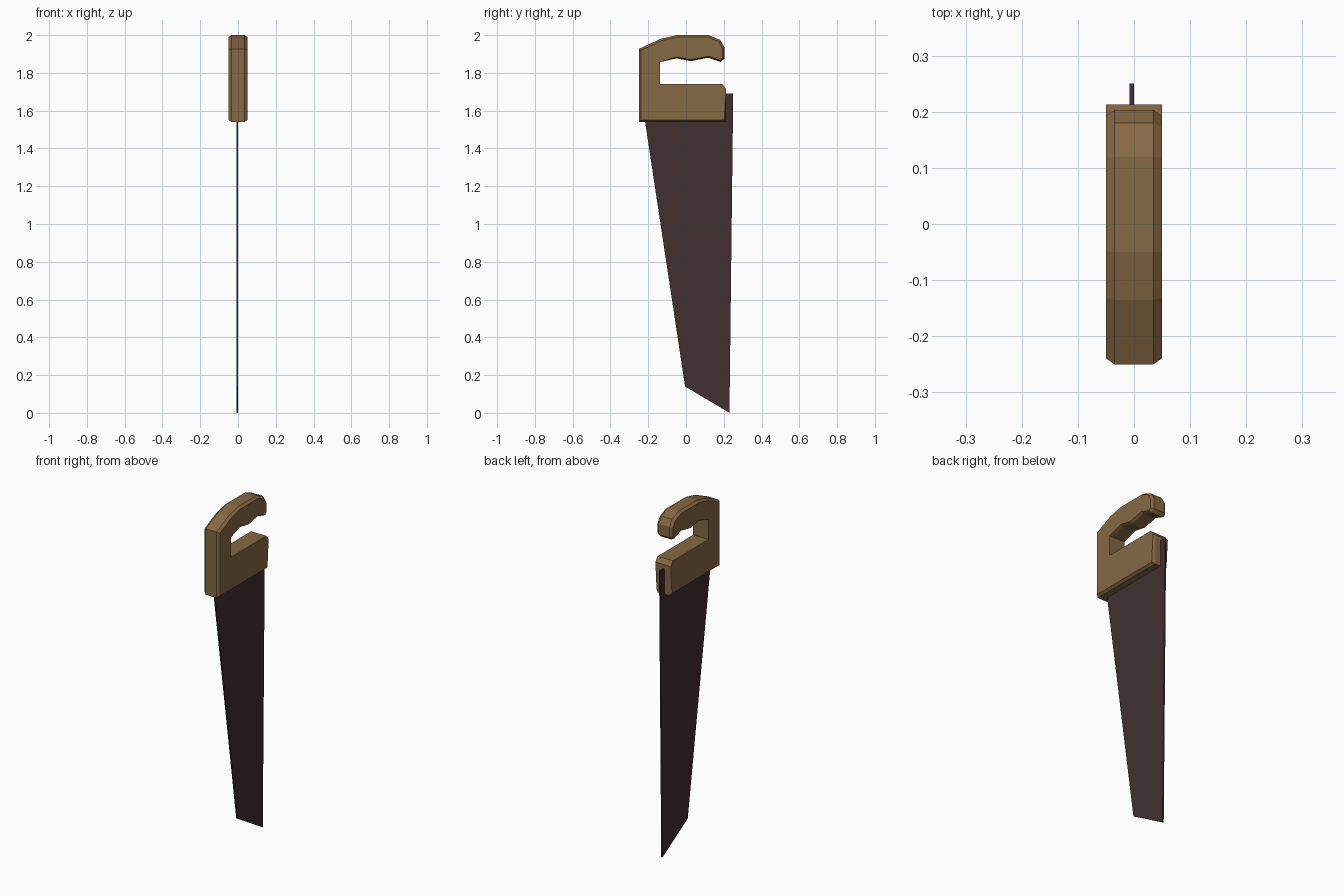
import bpy, bmesh
from mathutils import Vector

if "Cube" in bpy.data.objects:
    bpy.data.objects.remove(bpy.data.objects["Cube"])


def material(name, rgb):
    m = bpy.data.materials.new(name)
    m.diffuse_color = (*rgb, 1)
    m.use_nodes = True
    m.node_tree.nodes["Principled BSDF"].inputs["Base Color"].default_value = m.diffuse_color
    return m


def inset(points, amounts):
    # Move each counter-clockwise outline point inward along its mitre
    out = []
    for i, p in enumerate(points):
        a = (p - points[i - 1]).normalized()
        b = (points[(i + 1) % len(points)] - p).normalized()
        n1, n2 = Vector((-a.y, a.x)), Vector((-b.y, b.x))
        out.append(p + (n1 + n2) / (1 + n1.dot(n2)) * amounts[i])
    return out


def loft(name, layers, mat):
    # Skin a stack of (x, yz outline) layers and cap both ends
    bm = bmesh.new()
    rings = [[bm.verts.new((x, p[0], p[1])) for p in pts] for x, pts in layers]
    n = len(rings[0])
    for lo, hi in zip(rings, rings[1:]):
        for i in range(n):
            j = (i + 1) % n
            bm.faces.new((lo[i], lo[j], hi[j], hi[i]))
    bm.faces.new(rings[0][::-1])
    bm.faces.new(rings[-1])
    bmesh.ops.recalc_face_normals(bm, faces=bm.faces)
    me = bpy.data.meshes.new(name)
    bm.to_mesh(me)
    bm.free()
    me.materials.append(mat)
    ob = bpy.data.objects.new(name, me)
    bpy.context.collection.objects.link(ob)
    return ob


wood = material("wood", (0.24, 0.138, 0.058))
steel = material("dark_steel", (0.052, 0.03, 0.03))

# Handle: hooked outline as (y, z, chamfer size); inner gap edges stay square
outline = [
    (-0.25, 1.54, .011), (0.213, 1.54, .011), (0.213, 1.714, 0), (0.192, 1.74, 0),
    (-0.137, 1.74, 0), (-0.137, 1.857, 0),
    (-0.05, 1.877, .008), (0.025, 1.862, .008), (0.117, 1.88, .008), (0.184, 1.858, .008),
    (0.203, 1.875, .011), (0.203, 1.937, .011), (0.18, 1.975, .011), (0.12, 2.0, .011),
    (-0.05, 2.0, .011), (-0.135, 1.98, .011), (-0.25, 1.927, .011),
]
full = [Vector(p[:2]) for p in outline]
side = inset(full, [p[2] for p in outline])
loft("handle", [(-0.05, side), (-0.035, full), (0.035, full), (0.05, side)], wood)

# Blade: thin tapering plate let into the handle
plate = [(-0.239, 1.69), (-0.005, 0.14), (0.23, 0.0), (0.25, 1.69)]
loft("blade", [(-0.008, plate), (0.0, plate)], steel)
